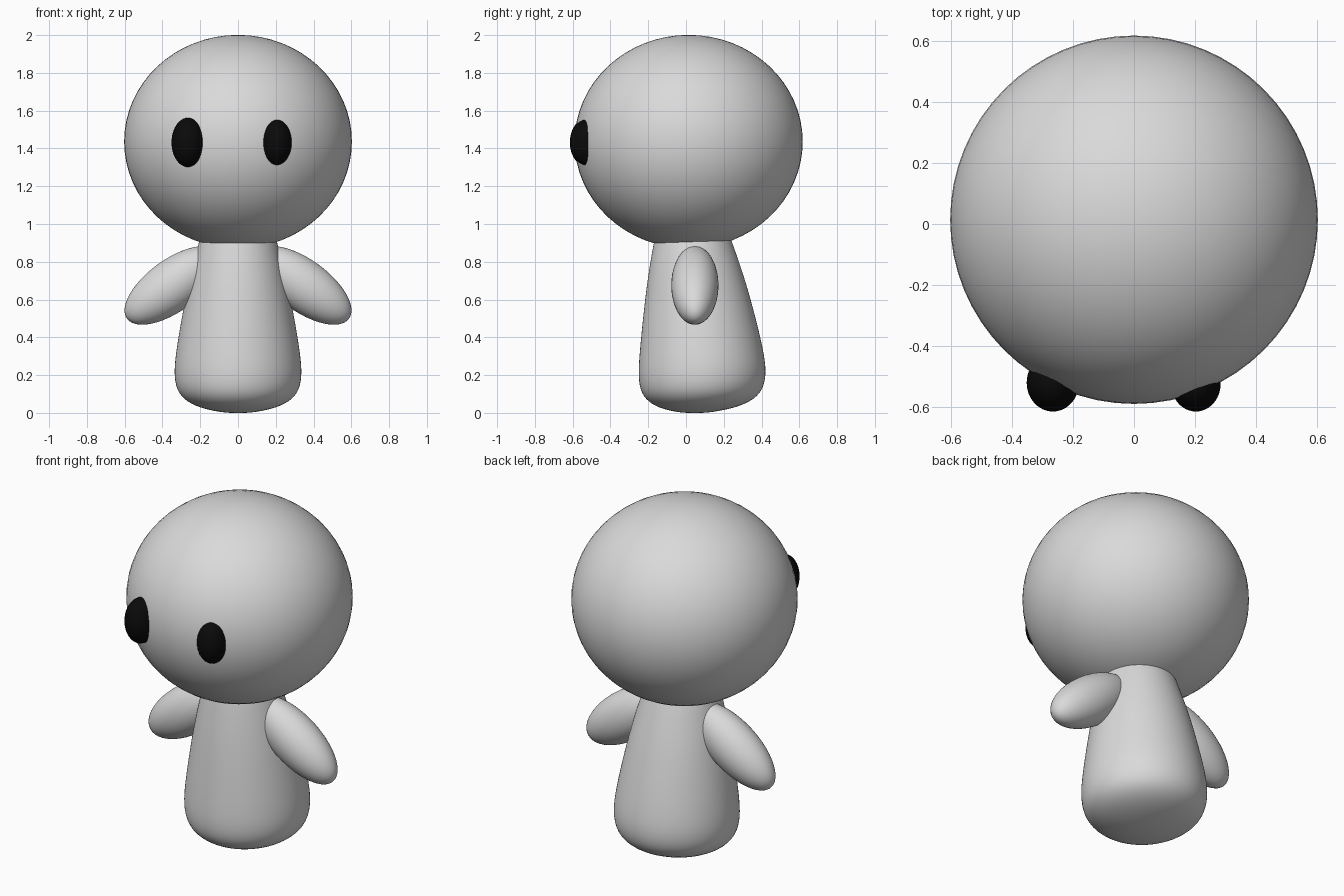
import bpy
import bmesh
from math import cos, sin, pi, radians
from mathutils import Matrix

cube = bpy.data.objects.get("Cube")
if cube:
    bpy.data.objects.remove(cube, do_unlink=True)


def make_material(name, value):
    mat = bpy.data.materials.new(name)
    mat.use_nodes = True
    colour = (value, value, value, 1)
    mat.diffuse_color = colour
    mat.node_tree.nodes["Principled BSDF"].inputs["Base Color"].default_value = colour
    return mat


grey = make_material("light_grey", 0.7)
black = make_material("black", 0.003)


def finish(name, bm, mat):
    """Turn a bmesh into a smooth shaded object with one material."""
    bmesh.ops.recalc_face_normals(bm, faces=bm.faces)
    for face in bm.faces:
        face.smooth = True
    mesh = bpy.data.meshes.new(name)
    bm.to_mesh(mesh)
    bm.free()
    mesh.materials.append(mat)
    obj = bpy.data.objects.new(name, mesh)
    bpy.context.collection.objects.link(obj)
    return obj


def ellipsoid(name, centre, radii, mat, tilt=0, segments=48):
    """Ellipsoid tilted about the y axis, in degrees."""
    bm = bmesh.new()
    matrix = (Matrix.Translation(centre) @ Matrix.Rotation(radians(tilt), 4, "Y")
              @ Matrix.Diagonal((*radii, 1)))
    bmesh.ops.create_uvsphere(bm, u_segments=segments, v_segments=segments // 2,
                              radius=1, matrix=matrix)
    return finish(name, bm, mat)


def lofted_body(name, rings, mat, sides=24):
    """Stack of circles given as (height, radius, y offset), closed at both ends."""
    bm = bmesh.new()
    loops = []
    for z, radius, y in rings:
        loops.append([bm.verts.new((radius * cos(2 * pi * i / sides),
                                    y + radius * sin(2 * pi * i / sides), z))
                      for i in range(sides)])
    for low, high in zip(loops, loops[1:]):
        for i in range(sides):
            j = (i + 1) % sides
            bm.faces.new((low[i], low[j], high[j], high[i]))
    for loop, (z, _, y) in ((loops[0], rings[0]), (loops[-1], rings[-1])):
        pole = bm.verts.new((0, y, z))
        for i in range(sides):
            bm.faces.new((loop[i], loop[(i + 1) % sides], pole))
    obj = finish(name, bm, mat)
    obj.modifiers.new("smooth", "SUBSURF").levels = 2
    obj.modifiers["smooth"].render_levels = 2
    return obj


# Head
ellipsoid("head", (0, 0.014, 1.436), (0.603, 0.604, 0.565), grey, segments=64)

# Body, leaning slightly backwards towards the base
lofted_body("body", [
    (0.0, 0.06, 0.045), (0.013, 0.15, 0.05), (0.043, 0.25, 0.065),
    (0.10, 0.322, 0.08), (0.19, 0.343, 0.086), (0.30, 0.336, 0.085),
    (0.50, 0.302, 0.071), (0.70, 0.263, 0.055), (0.90, 0.211, 0.037),
    (1.0, 0.18, 0.03),
], grey)

# Arms, sloping down and outwards
for side, label in ((1, "left"), (-1, "right")):
    ellipsoid(label + "_arm", (side * 0.345, 0.047, 0.675), (0.3, 0.125, 0.137),
              grey, tilt=side * 36)

# Eyes, the right one slightly larger
ellipsoid("left_eye", (0.203, -0.525, 1.432), (0.081, 0.09, 0.121), black)
ellipsoid("right_eye", (-0.266, -0.52, 1.432), (0.086, 0.095, 0.13), black)
